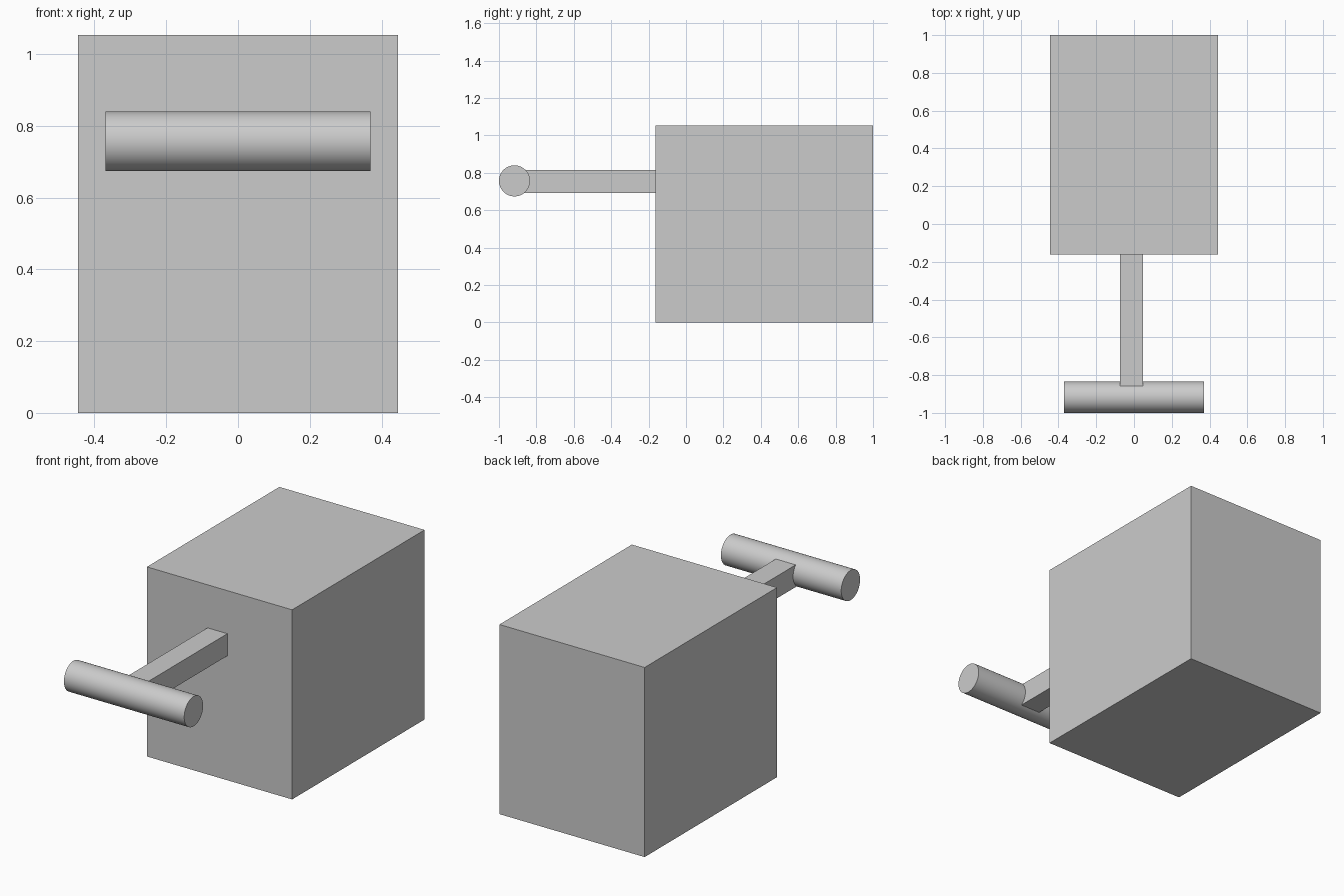
import bpy
from math import pi, radians

if "Cube" in bpy.data.objects:
    bpy.data.objects.remove(bpy.data.objects["Cube"])


def box(name, lo, hi):
    """Axis-aligned box between two corners."""
    center = [(a + b) / 2 for a, b in zip(lo, hi)]
    bpy.ops.mesh.primitive_cube_add(size=1, location=center)
    ob = bpy.context.object
    ob.name = name
    ob.scale = [b - a for a, b in zip(lo, hi)]
    bpy.ops.object.transform_apply(location=False, rotation=False, scale=True)
    return ob


# Main block
box("body_block", (-0.446, -0.162, 0), (0.446, 1.0, 1.053))

# Arm reaching forward, slightly off centre, ending inside the handle
box("handle_arm", (-0.074, -0.875, 0.691), (0.048, -0.162, 0.814))

# Round crossbar
bpy.ops.mesh.primitive_cylinder_add(vertices=64, radius=0.083, depth=0.739,
                                    location=(0, -0.917, 0.757),
                                    rotation=(0, pi / 2, 0))
bar = bpy.context.object
bar.name = "handle_bar"
bpy.ops.object.shade_smooth_by_angle(angle=radians(30))
